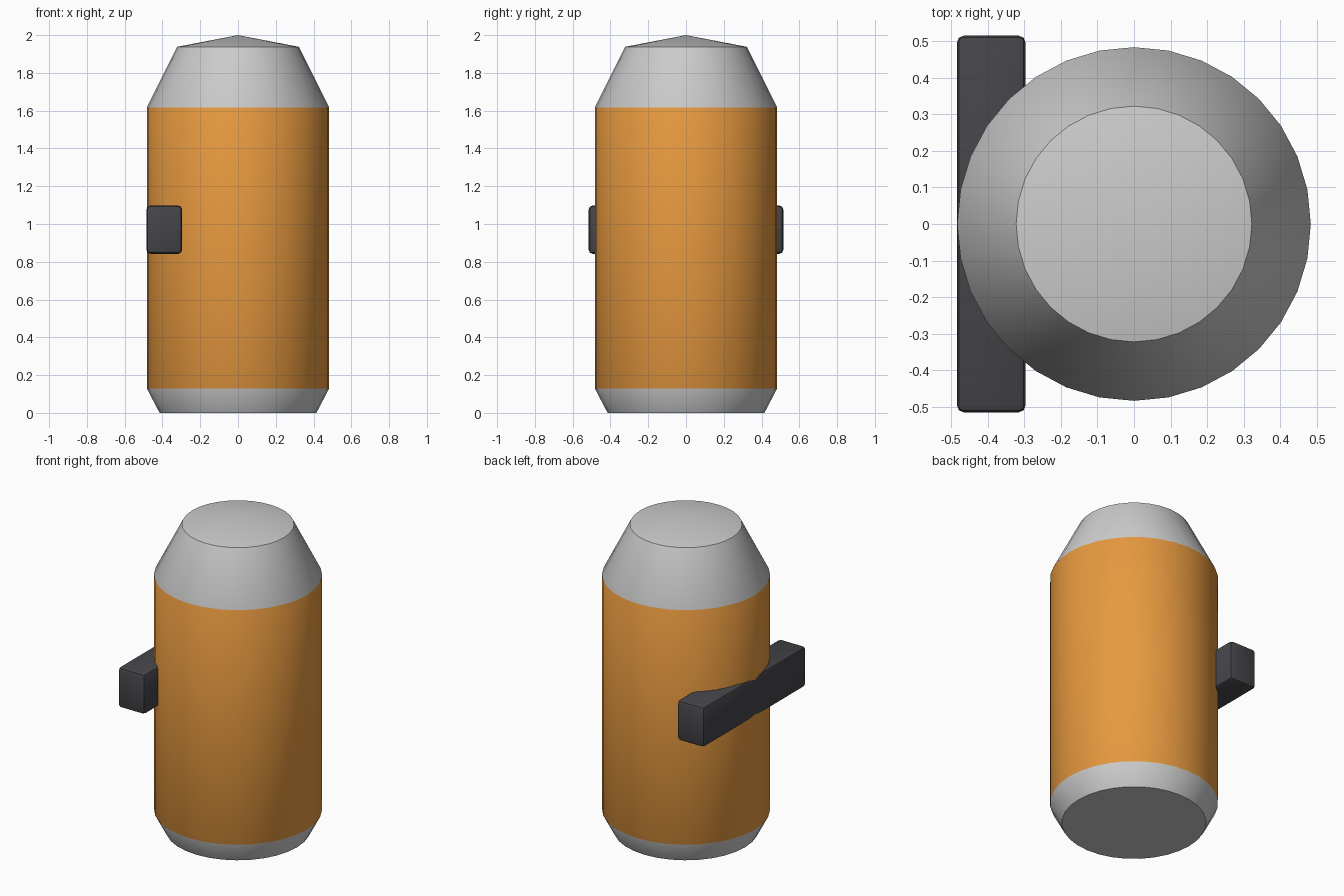
import bpy, bmesh
from math import cos, sin, pi, radians

if "Cube" in bpy.data.objects:
    bpy.data.objects.remove(bpy.data.objects["Cube"])

SIDES = 32


def material(name, rgb):
    m = bpy.data.materials.new(name)
    m.diffuse_color = (*rgb, 1)
    m.use_nodes = True
    m.node_tree.nodes["Principled BSDF"].inputs["Base Color"].default_value = m.diffuse_color
    return m


def finish(name, bm, mats):
    bmesh.ops.recalc_face_normals(bm, faces=bm.faces)
    mesh = bpy.data.meshes.new(name)
    bm.to_mesh(mesh)
    bm.free()
    for m in mats:
        mesh.materials.append(m)
    ob = bpy.data.objects.new(name, mesh)
    bpy.context.collection.objects.link(ob)
    bpy.ops.object.select_all(action='DESELECT')
    ob.select_set(True)
    bpy.context.view_layer.objects.active = ob
    bpy.ops.object.shade_smooth_by_angle(angle=radians(35))
    return ob


orange = material("orange_paint", (0.8, 0.32, 0.05))
dark = material("dark_plastic", (0.06, 0.06, 0.068))

# Canister: lathed profile with an orange middle band and a shallow cone lid
profile = [(0.415, 0), (0.483, 0.13), (0.483, 1.617), (0.322, 1.938)]
bm = bmesh.new()
rings = [[bm.verts.new((r * cos(2 * pi * i / SIDES), r * sin(2 * pi * i / SIDES), z))
          for i in range(SIDES)] for r, z in profile]
apex = bm.verts.new((0, 0, 2))
for k, (a, b) in enumerate(zip(rings, rings[1:])):
    for i in range(SIDES):
        j = (i + 1) % SIDES
        f = bm.faces.new((a[i], a[j], b[j], b[i]))
        f.material_index = 1 if k == 1 else 0
for i in range(SIDES):
    bm.faces.new((rings[-1][i], rings[-1][(i + 1) % SIDES], apex))
bm.faces.new(rings[0][::-1])
finish("canister", bm, [None, orange])

# Crossbar: bevelled bar running through the left side of the canister
bm = bmesh.new()
bmesh.ops.create_cube(bm, size=1)
for v in bm.verts:
    v.co.x = v.co.x * 0.188 - 0.390
    v.co.y *= 1.03
    v.co.z = v.co.z * 0.255 + 0.970
bmesh.ops.bevel(bm, geom=bm.edges[:], offset=0.02, segments=2, profile=0.5,
                affect='EDGES')
finish("crossbar", bm, [dark])
